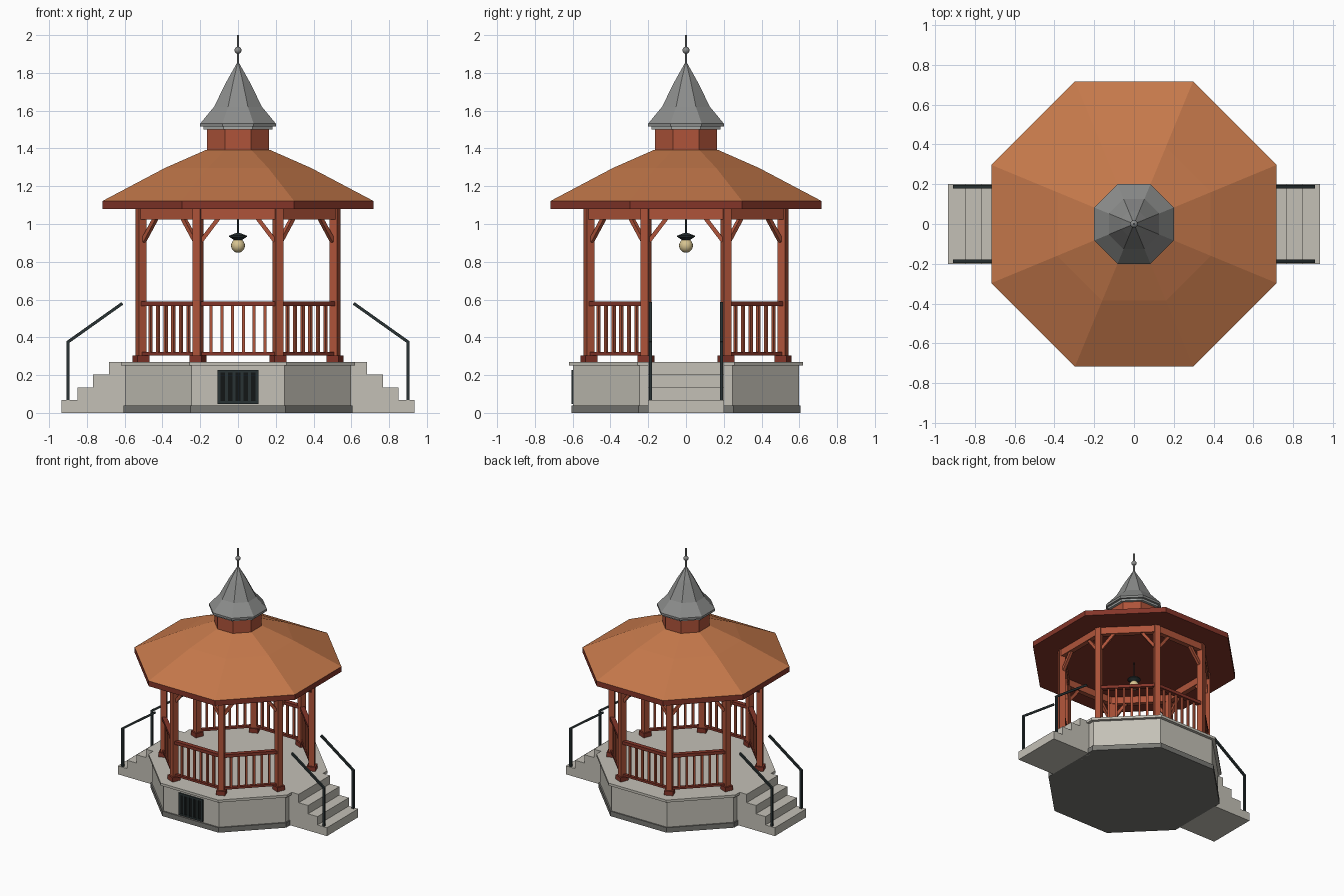
import bpy, bmesh, math
from mathutils import Matrix, Vector

if "Cube" in bpy.data.objects:
    bpy.data.objects.remove(bpy.data.objects["Cube"])

def material(name, r, g, b):
    m = bpy.data.materials.new(name)
    m.use_nodes = True
    m.diffuse_color = (r, g, b, 1)
    m.node_tree.nodes["Principled BSDF"].inputs["Base Color"].default_value = (r, g, b, 1)
    return m

stone = material("pale stone", .55, .53, .47)
footing = material("dark stone", .19, .19, .175)
wood = material("red wood", .43, .088, .042)
trim = material("dark red wood", .23, .036, .022)
copper = material("orange roof", .56, .19, .07)
slate = material("grey metal", .26, .265, .26)
pale_metal = material("pale grey metal", .38, .40, .39)
iron = material("dark iron", .022, .032, .033)
black = material("black recess", .006, .008, .008)
glass = material("cream glass", .68, .55, .28)

def finish(name, bm, mat):
    bmesh.ops.recalc_face_normals(bm, faces=bm.faces)
    mesh = bpy.data.meshes.new(name)
    bm.to_mesh(mesh)
    bm.free()
    mesh.materials.append(mat)
    ob = bpy.data.objects.new(name, mesh)
    bpy.context.collection.objects.link(ob)
    return ob

def lathe(name, mat, profile, sides=8):
    """Stack of regular polygons with a flat facing each axis; profile is (flat distance, z)."""
    bm = bmesh.new()
    k = 1 / math.cos(math.pi / sides)
    rings = []
    for r, z in profile:
        angles = [2 * math.pi * (i + .5) / sides for i in range(sides)]
        rings.append([bm.verts.new((r * k * math.cos(a), r * k * math.sin(a), z)) for a in angles])
    for lo, hi in zip(rings, rings[1:]):
        for i in range(sides):
            j = (i + 1) % sides
            bm.faces.new((lo[i], lo[j], hi[j], hi[i]))
    bm.faces.new(rings[0])
    bm.faces.new(rings[-1])
    return finish(name, bm, mat)

def box(bm, lo, hi, frame=Matrix()):
    lo, hi = Vector(lo), Vector(hi)
    m = frame @ Matrix.Translation((lo + hi) / 2) @ Matrix.Diagonal((*(hi - lo), 1))
    bmesh.ops.create_cube(bm, size=1, matrix=m)

def strut(bm, a, b, width, frame=Matrix()):
    a, b = Vector(a), Vector(b)
    d = b - a
    turn = d.to_track_quat('Z', 'Y').to_matrix().to_4x4()
    m = frame @ Matrix.Translation((a + b) / 2) @ turn @ Matrix.Diagonal((width, width, d.length, 1))
    bmesh.ops.create_cube(bm, size=1, matrix=m)

def ball(name, mat, radius, z):
    bm = bmesh.new()
    bmesh.ops.create_uvsphere(bm, u_segments=16, v_segments=10, radius=radius,
                              matrix=Matrix.Translation((0, 0, z)))
    ob = finish(name, bm, mat)
    ob.data.shade_smooth()

def turn(degrees):
    return Matrix.Rotation(math.radians(degrees), 4, 'Z')

FLOOR, RING, HALF = .27, .513, .2125

# Raised base
lathe("base_footing", footing, [(.607, 0), (.607, .04)])
lathe("base_wall", stone, [(.597, .04), (.597, .25)])
lathe("floor_slab", stone, [(.62, .25), (.62, FLOOR)])

# Stairs and handrails on both sides
for side, label in ((0, "left"), (180, "right")):
    bm = bmesh.new()
    path = [(.58, 0)]
    for i in range(4):
        x = .935 - .084 * i
        path += [(x, FLOOR / 4 * i), (x, FLOOR / 4 * (i + 1))]
    path.append((.58, FLOOR))
    face = bm.faces.new([bm.verts.new(turn(side) @ Vector((x, -.2, z))) for x, z in path])
    ext = bmesh.ops.extrude_face_region(bm, geom=[face])
    moved = [v for v in ext["geom"] if isinstance(v, bmesh.types.BMVert)]
    bmesh.ops.translate(bm, verts=moved, vec=turn(side) @ Vector((0, .4, 0)))
    finish(label + "_stairs", bm, stone)
    bm = bmesh.new()
    for y in (-.187, .187):
        strut(bm, (.9, y, FLOOR / 4), (.9, y, .378), .016, turn(side))
        strut(bm, (.905, y, .372), (.612, y, .58), .016, turn(side))
    finish(label + "_handrails", bm, iron)

# Vent grille in the front of the base
bm = bmesh.new()
box(bm, (-.1, -.601, .055), (.1, -.59, .22))
finish("vent_recess", bm, black)
bm = bmesh.new()
for z in (.048, .213):
    box(bm, (-.108, -.606, z), (.108, -.59, z + .014))
for i in range(6):
    x = -.1 + .04 * i
    box(bm, (x - .008, -.606, .05), (x + .008, -.59, .225))
finish("vent_grille", bm, iron)

# Posts, footings, beams, braces and railings around the octagon
posts, feet, beams, braces, rails, balusters = [bmesh.new() for _ in range(6)]
for k in range(8):
    corner = turn(45 * k + 22.5) @ Matrix.Translation((math.hypot(RING, HALF), 0, 0))
    box(posts, (-.0225, -.0225, FLOOR), (.0225, .0225, 1.08), corner)
    box(feet, (-.034, -.034, FLOOR), (.034, .034, .305), corner)
    side = turn(45 * k)
    box(beams, (RING - .02, -HALF, 1.025), (RING + .02, HALF, 1.085), side)
    for s in (-1, 1):
        strut(braces, (RING, s * .195, .91), (RING, s * .1, 1.035), .022, side)
    if k in (0, 4):
        continue
    box(rails, (RING - .018, -HALF, .565), (RING + .018, HALF, .59), side)
    box(rails, (RING - .013, -HALF, .305), (RING + .013, HALF, .322), side)
    for i in range(6):
        y = .057 * (i - 2.5)
        box(balusters, (RING - .008, y - .008, .315), (RING + .008, y + .008, .57), side)
finish("posts", posts, wood)
finish("post_feet", feet, trim)
finish("beams", beams, wood)
finish("braces", braces, wood)
finish("rails", rails, trim)
finish("balusters", balusters, wood)

# Main roof
lathe("roof_fascia", trim, [(.717, 1.08), (.717, 1.122)])
lathe("main_roof", copper, [(.717, 1.122), (.386, 1.297), (.17, 1.392)])

# Cupola and spire
lathe("cupola_neck", wood, [(.163, 1.385), (.163, 1.5)])
lathe("cupola_cornice", pale_metal, [(.183, 1.5), (.183, 1.518)])
lathe("spire", slate, [(.2, 1.515), (.2, 1.532), (.127, 1.62), (.063, 1.75), (.007, 1.85)])
lathe("finial_rod", slate, [(.006, 1.84), (.006, 2)])
ball("finial_ball", slate, .019, 1.92)

# Hanging lamp
lathe("lamp_rod", iron, [(.004, .94), (.004, 1.085)])
lathe("lamp_shade", iron, [(.02, .915), (.047, .932), (.047, .938), (.012, .952)], 16)
ball("lamp_globe", glass, .037, .885)
